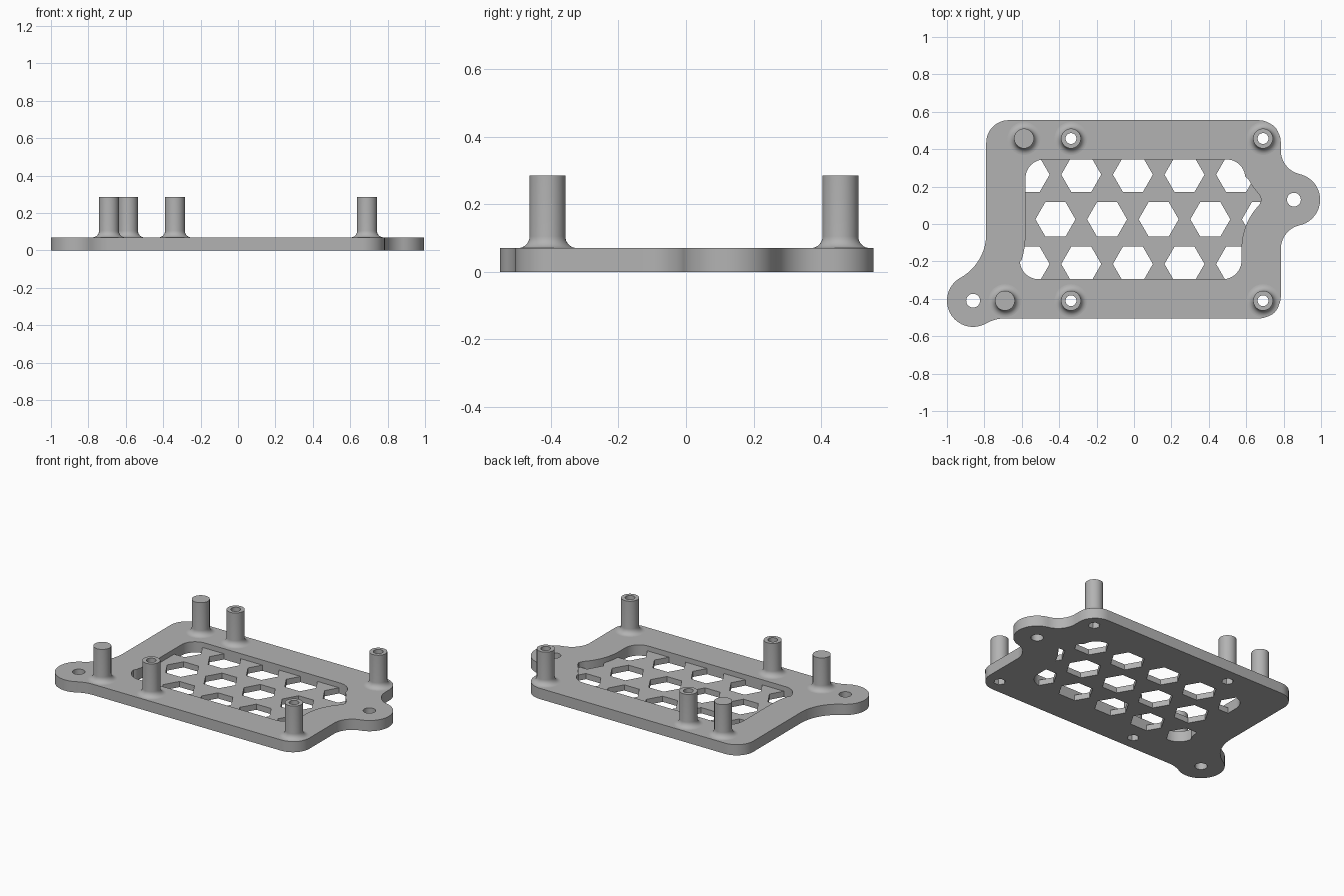
import bpy, bmesh
from math import sin, cos, radians, atan2, degrees, pi, sqrt

cube = bpy.data.objects.get("Cube")
if cube:
    bpy.data.objects.remove(cube)

PLATE_H, FLOOR_H, POST_TOP = 0.07, 0.037, 0.285
LOBE_R, BORDER = 0.14, 0.21
LEFT, RIGHT, FRONT, BACK = -0.79, 0.785, -0.505, 0.555
EAR_L, EAR_R = (-0.86, -0.41), (0.855, 0.13)

grey = bpy.data.materials.new("plain grey")
grey.use_nodes = True
grey.diffuse_color = (0.45, 0.45, 0.45, 1)
grey.node_tree.nodes["Principled BSDF"].inputs["Base Color"].default_value = (0.45, 0.45, 0.45, 1)


def arc(c, r, a0, a1, n=14):
    """Points on an arc about c, angles in degrees."""
    steps = [radians(a0 + (a1 - a0) * i / n) for i in range(n + 1)]
    return [(c[0] + r * cos(a), c[1] + r * sin(a)) for a in steps]


def ring(c, r, n):
    return arc(c, r, 0, 360, n)[:-1]


def angle(a, b):
    return degrees(atan2(b[1] - a[1], b[0] - a[0]))


def make_object(name, bm):
    bmesh.ops.recalc_face_normals(bm, faces=bm.faces)
    mesh = bpy.data.meshes.new(name)
    bm.to_mesh(mesh)
    bm.free()
    mesh.materials.append(grey)
    obj = bpy.data.objects.new(name, mesh)
    bpy.context.collection.objects.link(obj)
    return obj


def prisms(name, loops, z0, z1):
    """Upright prisms over closed outlines."""
    bm = bmesh.new()
    for loop in loops:
        face = bm.faces.new([bm.verts.new((x, y, z0)) for x, y in loop])
        new = bmesh.ops.extrude_face_region(bm, geom=[face], use_keep_orig=True)
        for v in new["geom"]:
            if isinstance(v, bmesh.types.BMVert):
                v.co.z = z1
    return make_object(name, bm)


def cut(obj, loops):
    """Cut vertical holes right through an object."""
    cutter = prisms(obj.name + "_cutter", loops, -0.1, 0.2)
    cutter.hide_render = True
    mod = obj.modifiers.new("holes", 'BOOLEAN')
    mod.operation, mod.solver, mod.object = 'DIFFERENCE', 'EXACT', cutter
    bpy.context.view_layer.update()
    deps = bpy.context.evaluated_depsgraph_get()
    mesh = bpy.data.meshes.new_from_object(obj.evaluated_get(deps))
    obj.modifiers.clear()
    obj.data = mesh
    bpy.data.objects.remove(cutter)


def smooth(obj):
    bpy.ops.object.select_all(action='DESELECT')
    obj.select_set(True)
    bpy.context.view_layer.objects.active = obj
    bpy.ops.object.shade_smooth_by_angle(angle=radians(30))


# Fillets joining the mounting ears to the straight sides
R_FIL, L_FIL, B_FIL = 0.13, 0.27, 0.20
fx = RIGHT + R_FIL
dy = sqrt((LOBE_R + R_FIL) ** 2 - (fx - EAR_R[0]) ** 2)
f_up, f_low = (fx, EAR_R[1] + dy), (fx, EAR_R[1] - dy)
lx = LEFT - L_FIL
f_left = (lx, EAR_L[1] + sqrt((LOBE_R + L_FIL) ** 2 - (lx - EAR_L[0]) ** 2))
by = FRONT - B_FIL
f_front = (EAR_L[0] + sqrt((LOBE_R + B_FIL) ** 2 - (by - EAR_L[1]) ** 2), by)

# Outer outline, clockwise from the back left corner
C = 0.12
outline = arc((LEFT + C, BACK - C), C, 180, 90)
outline += arc((RIGHT - C, BACK - C), C, 90, 0)
outline += arc(f_up, R_FIL, 180, 360 + angle(f_up, EAR_R))
outline += arc(EAR_R, LOBE_R, angle(EAR_R, f_up), angle(EAR_R, f_low), 28)[1:]
outline += arc(f_low, R_FIL, angle(f_low, EAR_R), 180)[1:]
outline += arc((RIGHT - C, FRONT + C), C, 0, -90)
outline += arc(f_front, B_FIL, 90, angle(f_front, EAR_L))
outline += arc(EAR_L, LOBE_R, angle(EAR_L, f_front), angle(EAR_L, f_left) - 360, 36)[1:]
outline += arc(f_left, L_FIL, angle(f_left, EAR_L), 0)[1:]

# Window outline, following the outside at a constant border
W = 0.1
wl, wr, wf, wb = LEFT + BORDER, RIGHT - BORDER, FRONT + BORDER, BACK - BORDER
window = arc((wl + W, wb - W), W, 180, 90)
window += arc((wr - W + 0.02, wb - W), W, 90, 5)
window += arc(f_up, R_FIL + BORDER, 207, 224)
window += [(0.681, EAR_R[1])]
window += arc(f_low, R_FIL + BORDER, 136, 180)
window += arc((wr - W, wf + W), W, 0, -90)
window += arc((wl - 0.03 + W, wf + W), W, -90, -175)
window += arc(f_left, L_FIL + BORDER, -17, 0)

# Posts: position and whether drilled
posts = [(-0.588, 0.457, False), (-0.337, 0.457, True), (0.69, 0.457, True),
         (-0.69, -0.41, False), (-0.337, -0.41, True), (0.69, -0.41, True)]

# Frame with window, ear holes and hexagonal sockets under the drilled posts
frame = prisms("base_frame", [outline], 0, PLATE_H)
cut(frame, [window] + [ring(e, 0.037, 32) for e in (EAR_L, EAR_R)]
    + [ring(p[:2], 0.036, 6) for p in posts if p[2]])
smooth(frame)

# Thin honeycomb floor inside the window
PITCH = 0.276
hexes = []
for row in (-1, 0, 1):
    start = -0.42 if row == 0 else -0.42 - PITCH / 2
    for i in range(5):
        hexes.append(ring((start + i * PITCH, 0.025 + row * PITCH * sin(pi / 3)), 0.107, 6))
floor = prisms("honeycomb_floor", [window], 0, FLOOR_H)
cut(floor, hexes)
smooth(floor)


# Standoff posts, turned profiles with a flared foot
def post(name, x, y, drilled):
    R, FLARE, BORE = 0.053, 0.035, 0.029
    profile = [(R, POST_TOP)] + arc((R + FLARE, PLATE_H + FLARE), FLARE, 180, 270, 8)
    if drilled:
        profile = [(BORE, PLATE_H), (BORE, POST_TOP)] + profile + [(BORE, PLATE_H)]
    else:
        profile = [(0, POST_TOP)] + profile + [(0, PLATE_H)]
    bm = bmesh.new()
    verts = [bm.verts.new((x + r, y, z)) for r, z in profile]
    edges = [bm.edges.new(pair) for pair in zip(verts, verts[1:])]
    bmesh.ops.spin(bm, geom=verts + edges, cent=(x, y, 0), axis=(0, 0, 1),
                   angle=2 * pi, steps=40)
    bmesh.ops.remove_doubles(bm, verts=bm.verts, dist=0.0001)
    smooth(make_object(name, bm))


for x, y, drilled in posts:
    side = "back" if y > 0 else "front"
    place = "left" if x > 0 else "middle" if drilled else "right"
    post(f"{side}_{place}_post", x, y, drilled)
